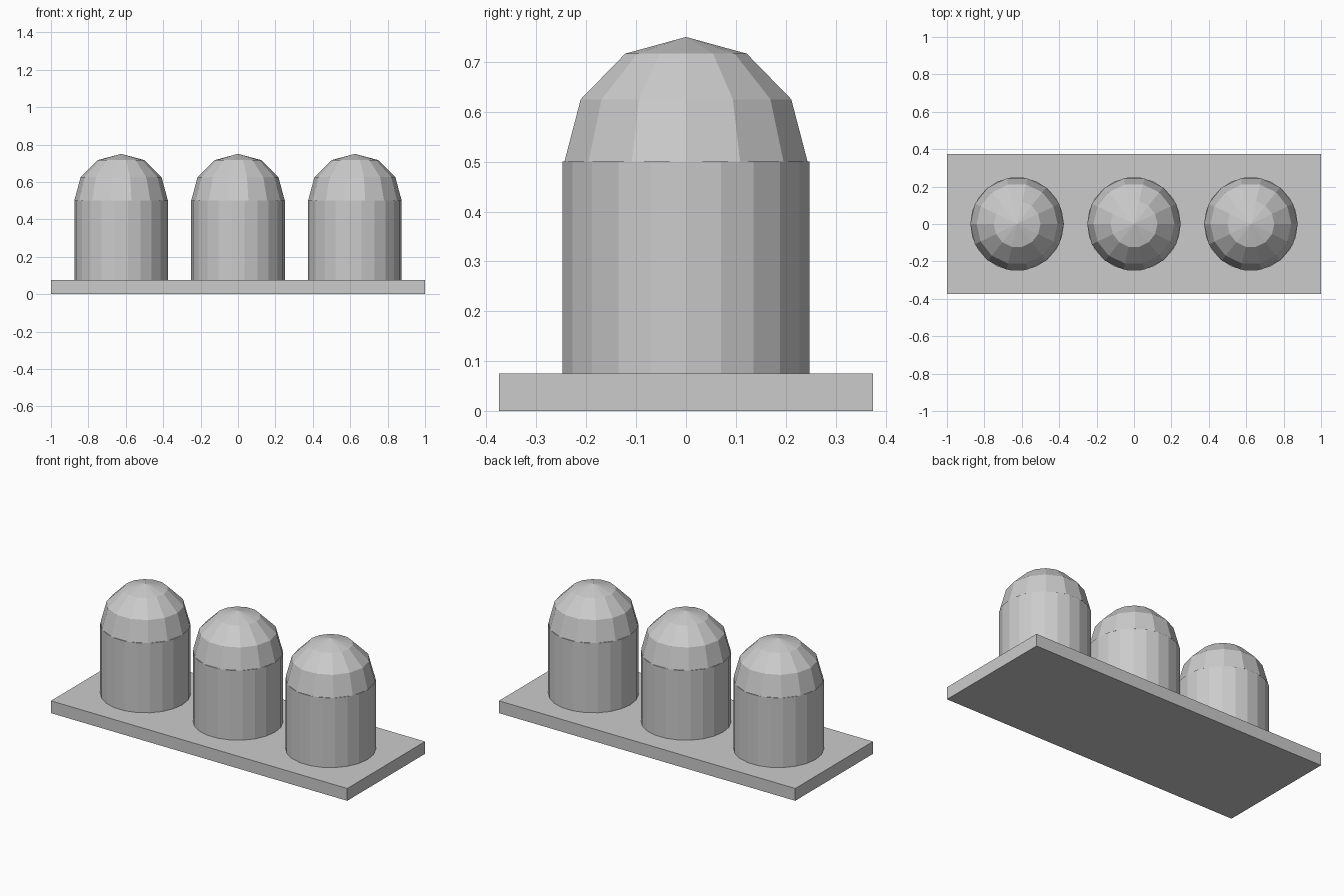
import bpy, bmesh
from math import sin, cos, pi, radians

if "Cube" in bpy.data.objects:
    bpy.data.objects.remove(bpy.data.objects["Cube"])

R = 0.25
PLATE_TOP = 0.075
SHOULDER = 0.5


def finish(bm, name, x=0.0):
    bmesh.ops.recalc_face_normals(bm, faces=bm.faces)
    mesh = bpy.data.meshes.new(name)
    bm.to_mesh(mesh)
    bm.free()
    obj = bpy.data.objects.new(name, mesh)
    obj.location.x = x
    bpy.context.collection.objects.link(obj)


def lathe(name, profile, sides, x):
    """Spin (radius, z) points round z; close the ends, with a tip where radius is 0."""
    bm = bmesh.new()
    rings = []
    for r, z in profile:
        if r == 0:
            rings.append([bm.verts.new((0, 0, z))] * sides)
        else:
            rings.append([bm.verts.new((r * cos(2 * pi * i / sides),
                                        r * sin(2 * pi * i / sides), z))
                          for i in range(sides)])
    for a, b in zip(rings, rings[1:]):
        for i in range(sides):
            j = (i + 1) % sides
            quad = [a[i], a[j], b[j], b[i]]
            bm.faces.new(list(dict.fromkeys(quad)))
    for (r, z), ring in ((profile[0], rings[0]), (profile[-1], rings[-1])):
        if r > 0:
            bm.faces.new(ring)
    finish(bm, name, x)


# Flat base plate
bm = bmesh.new()
bmesh.ops.create_cube(bm, size=1)
for v in bm.verts:
    v.co = (v.co.x * 2, v.co.y * 0.75, (v.co.z + 0.5) * PLATE_TOP)
finish(bm, "base_plate")

# Three posts, each a 22-sided column with a 14-sided faceted dome
dome = [(R * cos(radians(a)), SHOULDER + R * sin(radians(a))) for a in (0, 30, 60)]
dome.append((0, SHOULDER + R))
for label, x in (("left", -0.625), ("middle", 0.0), ("right", 0.625)):
    lathe(label + "_column", [(R, PLATE_TOP), (R, SHOULDER)], 22, x)
    lathe(label + "_dome", dome, 14, x)
